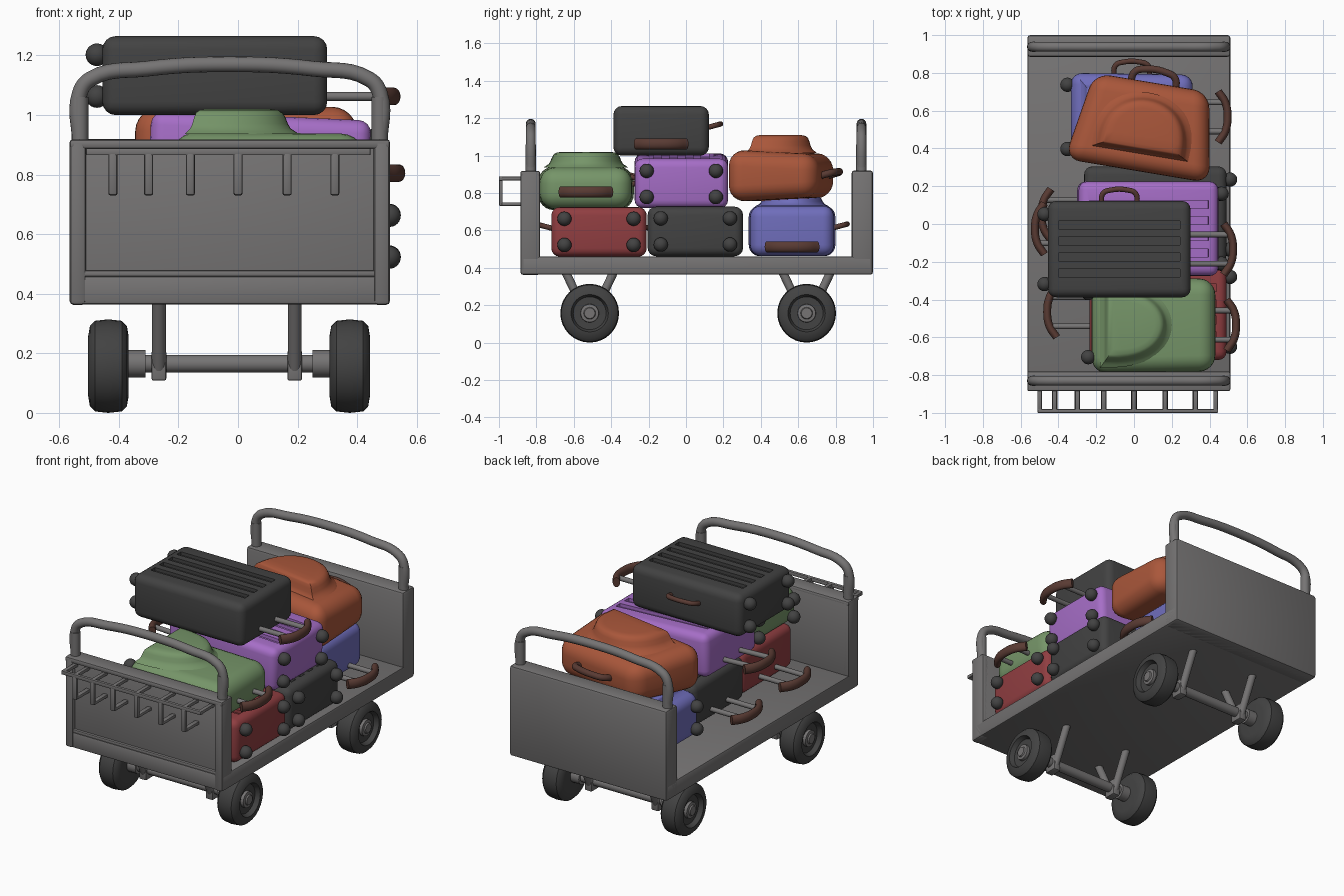
import bpy, bmesh, math
from mathutils import Matrix, Vector

if "Cube" in bpy.data.objects:
    bpy.data.objects.remove(bpy.data.objects["Cube"], do_unlink=True)

parts = []


def material(name, rgb):
    m = bpy.data.materials.new(name)
    m.use_nodes = True
    col = (*rgb, 1)
    m.diffuse_color = col
    m.node_tree.nodes["Principled BSDF"].inputs["Base Color"].default_value = col
    return m


GREY = material("cart grey", (0.18, 0.174, 0.174))
DARK = material("charcoal", (0.055, 0.055, 0.055))
RED = material("red", (0.28, 0.048, 0.053))
GREEN = material("green", (0.18, 0.30, 0.14))
PURPLE = material("purple", (0.38, 0.155, 0.57))
ORANGE = material("orange", (0.40, 0.095, 0.043))
BLUE = material("blue", (0.16, 0.155, 0.50))
BROWN = material("brown leather", (0.10, 0.043, 0.033))
ID = Matrix.Identity(4)


def add(name, data, mat, M=ID):
    ob = bpy.data.objects.new(name, data)
    bpy.context.scene.collection.objects.link(ob)
    data.materials.append(mat)
    ob.matrix_world = M
    parts.append(ob)
    return ob


def bake(ob):
    # replace a curve or modified mesh with its final mesh
    bpy.context.view_layer.update()
    dg = bpy.context.evaluated_depsgraph_get()
    mesh = bpy.data.meshes.new_from_object(ob.evaluated_get(dg))
    name, M = ob.name, ob.matrix_world.copy()
    mat = ob.data.materials[0]
    parts.remove(ob)
    bpy.data.objects.remove(ob, do_unlink=True)
    mesh.materials.clear()
    return add(name, mesh, mat, M)


def from_bm(name, bm, mat, M=ID):
    bmesh.ops.recalc_face_normals(bm, faces=bm.faces[:])
    mesh = bpy.data.meshes.new(name)
    bm.to_mesh(mesh)
    bm.free()
    return add(name, mesh, mat, M)


def box(name, lo, hi, mat, bevel, segs=2, M=ID, taper=(1, 1)):
    # box between two corners; taper narrows x and z at the +y end
    lo, hi = Vector(lo), Vector(hi)
    mid, size = (lo + hi) / 2, hi - lo
    bm = bmesh.new()
    bmesh.ops.create_cube(bm, size=1)
    for v in bm.verts:
        kx, kz = taper if v.co.y > 0 else (1, 1)
        v.co = mid + Vector((v.co.x * size.x * kx, v.co.y * size.y, v.co.z * size.z * kz))
    bmesh.ops.bevel(bm, geom=bm.edges[:], offset=bevel, segments=segs,
                    profile=0.5, affect='EDGES', clamp_overlap=True)
    return from_bm(name, bm, mat, M)


def tube(name, pts, r, mat, M=ID):
    cu = bpy.data.curves.new(name, 'CURVE')
    cu.dimensions = '3D'
    cu.bevel_depth, cu.bevel_resolution, cu.resolution_u = r, 6, 6
    cu.use_fill_caps = True
    sp = cu.splines.new('BEZIER')
    sp.bezier_points.add(len(pts) - 1)
    for bp, p in zip(sp.bezier_points, pts):
        bp.co = p
        bp.handle_left_type = bp.handle_right_type = 'AUTO'
    return bake(add(name, cu, mat, M))


def lathe(name, profile, mat, M, steps=32):
    # revolve (x, radius) points around the x axis
    bm = bmesh.new()
    vs = [bm.verts.new((x, 0, r)) for x, r in profile]
    edges = [bm.edges.new(e) for e in zip(vs, vs[1:])]
    bmesh.ops.spin(bm, geom=vs + edges, cent=(0, 0, 0), axis=(1, 0, 0),
                   angle=2 * math.pi, steps=steps)
    bmesh.ops.remove_doubles(bm, verts=bm.verts[:], dist=0.0005)
    return from_bm(name, bm, mat, M)


# ---- cart body
L, R, MID = -0.565, 0.51, -0.0275
box("cart_floor", (L, -0.88, 0.363), (R, 0.995, 0.46), GREY, 0.012)
box("back_wall", (L, 0.885, 0.363), (R, 1.0, 0.92), GREY, 0.015)
box("front_wall", (L + 0.01, -0.865, 0.366), (R - 0.01, -0.78, 0.91), GREY, 0.01)
for x in (L, R - 0.055):
    box("front_wall_post", (x, -0.885, 0.362), (x + 0.055, -0.78, 0.918), GREY, 0.014)
box("front_wall_top_rail", (L, -0.885, 0.887), (R, -0.78, 0.918), GREY, 0.01)
box("front_wall_middle_rail", (L + 0.02, -0.88, 0.457), (R - 0.02, -0.8, 0.478), GREY, 0.006)

# push handles on both end walls
for y in (-0.83, 0.938):
    half = [(0.503, 0.9), (0.503, 1.075), (0.468, 1.12), (0.28, 1.155)]
    pts = [(MID - a, y, z) for a, z in half] + [(MID, y, 1.17)]
    pts += [(MID + a, y, z) for a, z in reversed(half)]
    tube("push_handle", pts, 0.026, GREY)
    for s in (-1, 1):
        x = MID + s * 0.503
        tube("handle_socket", [(x, y, 0.9), (x, y, 1.06)], 0.028, GREY)

# hook rack on the front wall
box("rack_front_bar", (-0.51, -1.0, 0.865), (0.445, -0.98, 0.888), GREY, 0.004)
for x in (-0.5, -0.42, -0.3, -0.16, 0.0, 0.165, 0.325, 0.432):
    box("rack_arm", (x - 0.012, -0.985, 0.867), (x + 0.012, -0.86, 0.887), GREY, 0.004)
    if -0.45 < x < 0.4:
        box("rack_hook", (x - 0.015, -1.0, 0.73), (x + 0.015, -0.98, 0.88), GREY, 0.008)
        box("rack_hook_return", (x - 0.015, -0.985, 0.73), (x + 0.015, -0.86, 0.75), GREY, 0.006)

# ---- axles, struts and wheels
TYRE = [(-0.068, 0), (-0.068, 0.10), (-0.062, 0.135), (-0.045, 0.152), (0, 0.157),
        (0.045, 0.152), (0.062, 0.135), (0.068, 0.10), (0.04, 0.088), (0.035, 0)]
HUB = [(0.03, 0), (0.03, 0.05), (0.055, 0.048), (0.058, 0.032), (0.066, 0.028), (0.066, 0)]
for y in (-0.515, 0.645):
    tube("axle", [(-0.4, y, 0.165), (0.34, y, 0.165)], 0.03, GREY)
    for s in (-1, 1):
        M = Matrix.Translation((-0.03 + s * 0.405, y, 0.157))
        if s < 0:
            M = M @ Matrix.Rotation(math.pi, 4, 'Z')
        lathe("wheel", TYRE, DARK, M)
        lathe("wheel_hub", HUB, GREY, M)
        tube("axle_collar", [(-0.03 + s * 0.28, y, 0.165), (-0.03 + s * 0.36, y, 0.165)], 0.046, GREY)
        x = -0.0375 + s * 0.228
        box("strut_block", (x - 0.025, y - 0.04, 0.108), (x + 0.025, y + 0.04, 0.21), GREY, 0.008)
        for d in (-1, 1):
            tube("strut", [(x, y + d * 0.02, 0.15), (x, y + d * 0.13, 0.38)], 0.023, GREY)


# ---- luggage parts; local +y is the top of the bag, +z faces upward
def place(x, y, z, turn, tilt=0):
    return (Matrix.Translation((x, y, z)) @ Matrix.Rotation(math.radians(tilt), 4, 'Y')
            @ Matrix.Rotation(math.radians(turn), 4, 'Z'))


def carry_handle(name, M, half, rise, r):
    # arch standing on the local y = 0 line, angled slightly upward
    pts = [(-half, -0.02, 0), (-half * 0.9, rise * 0.7, 0), (-half * 0.45, rise, 0),
           (half * 0.45, rise, 0), (half * 0.9, rise * 0.7, 0), (half, -0.02, 0)]
    tube(name, pts, r, BROWN, M @ Matrix.Rotation(math.radians(15), 4, 'X'))


def travel_gear(name, M, w, h, foot_x, foot_z, grip_z, reach=0.245):
    # ball feet, telescopic handle and side carry handle
    for sx in (-1, 1):
        for sz in (-1, 1):
            bm = bmesh.new()
            bmesh.ops.create_uvsphere(bm, u_segments=20, v_segments=12, radius=0.038)
            from_bm(name + "_foot", bm, DARK,
                    M @ Matrix.Translation((sx * foot_x, -h / 2 - 0.018, sz * foot_z)))
        x = sx * 0.077
        tube(name + "_rod", [(x, h / 2 - 0.03, grip_z), (x, h / 2 + reach - 0.035, grip_z)],
             0.015, GREY, M)
    grip = [(-0.135, -0.05), (-0.075, -0.012), (0, 0), (0.075, -0.012), (0.135, -0.05)]
    G = (M @ Matrix.Translation((0, h / 2 + reach - 0.02, grip_z))
         @ Matrix.Diagonal((1, 1, 1.4, 1)))
    tube(name + "_grip", [(x, y, 0) for x, y in grip], 0.021, BROWN, G)
    side = M @ Matrix.Translation((-w / 2, 0, 0.02)) @ Matrix.Rotation(math.pi / 2, 4, 'Z')
    carry_handle(name + "_carry_handle", side, 0.095, 0.06, 0.014)


def hard_case(name, mat, M, w=0.51, h=0.755, t=0.265):
    shell = box(name, (-w / 2, -h / 2, -t / 2), (w / 2, h / 2, t / 2), mat, 0.045, 4, M)
    # four long grooves in the lid
    bm = bmesh.new()
    for i in range(4):
        T = Matrix.Translation(((i - 1.5) * 0.085, 0, t / 2)) @ Matrix.Diagonal((0.042, h - 0.11, 0.04, 1))
        bmesh.ops.create_cube(bm, size=1, matrix=T)
    cutter = from_bm(name + "_groove_cutter", bm, mat, M)
    cutter.hide_render = True
    mod = shell.modifiers.new("grooves", 'BOOLEAN')
    mod.operation, mod.solver, mod.object = 'DIFFERENCE', 'EXACT', cutter
    bake(shell)
    parts.remove(cutter)
    bpy.data.objects.remove(cutter, do_unlink=True)
    travel_gear(name, M, w, h, 0.185, 0.07, -0.07)


def pocket(name, mat, M, w, h, rise):
    # arched pocket lofted upward: flared skirt, upright wall, rounded rim
    bm = bmesh.new()
    arc = [math.pi * i / 24 for i in range(25)]
    shape = [Vector((w / 2 * math.cos(a), h * (abs(math.sin(a)) ** 0.75 - 0.42), 0)) for a in arc]
    face = bm.faces.new([bm.verts.new(p) for p in shape])
    rings = [(1.16, -0.02), (1.1, 0.08), (1.02, 0.2), (0.97, 0.4), (0.93, 0.65),
             (0.88, 0.85), (0.8, 0.95), (0.66, 1.0)]
    for i, (k, z) in enumerate(rings):
        if i:
            face = bmesh.ops.extrude_discrete_faces(bm, faces=[face])["faces"][0]
        for v, p in zip(face.verts, shape):
            v.co = Vector((p.x * k, p.y * k + h * 0.42, z * rise))
    from_bm(name + "_pocket", bm, mat, M)


def soft_bag(name, mat, M, w, h, t, taper, bevel):
    box(name, (-w / 2, -h / 2, -t / 2), (w / 2, h / 2, t / 2), mat, bevel, 6, M, taper)


# ---- hard suitcases
hard_case("red_suitcase", RED, place(0.128, -0.465, 0.592, 90), h=0.725)
hard_case("lower_dark_suitcase", DARK, place(0.113, 0.05, 0.594, 90))
hard_case("purple_suitcase", PURPLE, place(0.073, -0.025, 0.865, 90, 2.5), w=0.5, h=0.74)
hard_case("upper_dark_suitcase", DARK, place(-0.078, -0.133, 1.132, -90))

# ---- soft upright bags
M = place(-0.012, 0.567, 0.597, -90)
soft_bag("blue_bag", BLUE, M, 0.465, 0.645, 0.27, (0.96, 1), 0.06)
pocket("blue_bag", BLUE, M @ Matrix.Translation((0, -0.25, 0.133)), 0.34, 0.34, 0.058)
travel_gear("blue_bag", M, 0.465, 0.645, 0.17, 0.07, -0.085, 0.205)
M = place(0.103, -0.535, 0.825, -90)
soft_bag("green_bag", GREEN, M, 0.515, 0.655, 0.235, (0.95, 0.95), 0.085)
pocket("green_bag", GREEN, M @ Matrix.Translation((0, -0.26, 0.113)), 0.39, 0.33, 0.082)
travel_gear("green_bag", M, 0.48, 0.655, 0.17, 0.055, -0.02, 0.13)

# ---- orange holdall
M = place(0.055, 0.515, 0.892, -9.5)
soft_bag("orange_holdall", ORANGE, M, 0.78, 0.475, 0.28, (0.79, 0.82), 0.085)
pocket("orange_holdall", ORANGE, M @ Matrix.Translation((0, -0.135, 0.124)), 0.48, 0.29, 0.094)
carry_handle("orange_holdall_handle", M @ Matrix.Translation((0.01, 0.225, 0)), 0.12, 0.08, 0.019)

# ---- smooth shading with sharp corners kept
bpy.ops.object.select_all(action='DESELECT')
for ob in parts:
    ob.select_set(True)
bpy.context.view_layer.objects.active = parts[0]
bpy.ops.object.shade_smooth_by_angle(angle=math.radians(38))
